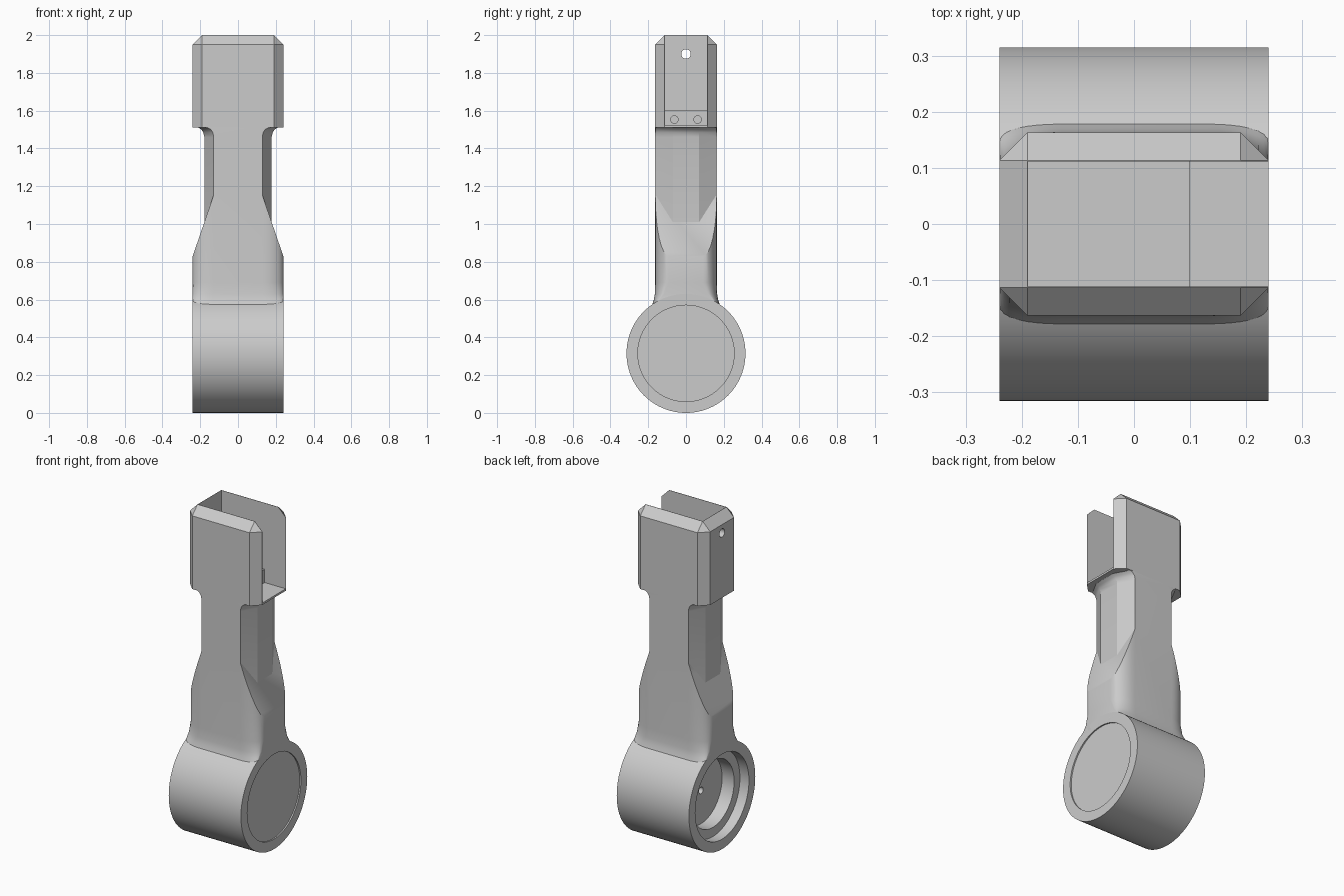
import bpy, bmesh
from math import sin, cos, pi, radians

if "Cube" in bpy.data.objects:
    bpy.data.objects.remove(bpy.data.objects["Cube"])

grey = bpy.data.materials.new("plain_grey")
grey.use_nodes = True
COLOUR = (0.6, 0.6, 0.6, 1)
grey.diffuse_color = COLOUR
grey.node_tree.nodes["Principled BSDF"].inputs["Base Color"].default_value = COLOUR


def finish(bm, name):
    bmesh.ops.recalc_face_normals(bm, faces=bm.faces)
    mesh = bpy.data.meshes.new(name)
    bm.to_mesh(mesh)
    bm.free()
    mesh.materials.append(grey)
    ob = bpy.data.objects.new(name, mesh)
    bpy.context.collection.objects.link(ob)
    return ob


def loft(name, rings):
    """Skin a stack of closed rings and cap both ends."""
    bm = bmesh.new()
    rows = [[bm.verts.new(p) for p in ring] for ring in rings]
    n = len(rows[0])
    for a, b in zip(rows, rows[1:]):
        for i in range(n):
            j = (i + 1) % n
            bm.faces.new((a[i], a[j], b[j], b[i]))
    bm.faces.new(rows[0])
    bm.faces.new(rows[-1])
    return finish(bm, name)


def box(name, x, y, z, chamfer=0):
    bm = bmesh.new()
    bmesh.ops.create_cube(bm, size=1)
    for v in bm.verts:
        for i, (lo, hi) in enumerate((x, y, z)):
            v.co[i] = lo if v.co[i] < 0 else hi
    if chamfer:
        bottom = z[0] + 0.001
        edges = [e for e in bm.edges if max(v.co.z for v in e.verts) > bottom]
        bmesh.ops.bevel(bm, geom=edges, offset=chamfer, segments=1, affect='EDGES')
    return finish(bm, name)


def rod(name, x, y, z, r):
    """Cylinder along x."""
    return loft(name, [[(px, y + r * cos(2 * pi * i / 24), z + r * sin(2 * pi * i / 24))
                        for i in range(24)] for px in x])


def combine(ob, tool, operation='DIFFERENCE'):
    mod = ob.modifiers.new("cut", 'BOOLEAN')
    mod.operation, mod.object, mod.solver = operation, tool, 'EXACT'
    bpy.context.view_layer.objects.active = ob
    bpy.ops.object.modifier_apply(modifier=mod.name)
    bpy.data.objects.remove(tool)


def mirrored(quarter, z):
    """Quarter outline from the y side to the x side, mirrored to a full ring."""
    back = quarter[::-1]
    return ([(x, y, z) for x, y in quarter] + [(x, -y, z) for x, y in back] +
            [(-x, -y, z) for x, y in quarter] + [(-x, y, z) for x, y in back])


# Bearing housing: lathed about x, shallow cap on one end, stepped bore on the other
AXIS = 0.315
profile = [(0.232, 0.255), (0.24, 0.255), (0.24, 0.315), (-0.24, 0.315),
           (-0.24, 0.255), (-0.18, 0.255), (-0.18, 0.2), (-0.1, 0.2),
           (-0.1, 0.02), (-0.02, 0.02)]
SIDES = 96
housing = loft("bearing_housing", [
    [(x, r * cos(2 * pi * i / SIDES), AXIS + r * sin(2 * pi * i / SIDES))
     for i in range(SIDES)] for x, r in profile])


# Neck: rounded column flaring into the housing, trimmed to a waisted outline
def column(z, depth, corner):
    arc = [(0.13 + 0.11 * sin(t * pi / 16), depth - (depth - corner) * (1 - cos(t * pi / 16)))
           for t in range(9)]
    return mirrored(arc, z)


neck = loft("neck", [column(0.575, 0.178, 0.16), column(0.6, 0.17, 0.14),
                     column(0.63, 0.165, 0.115), column(0.69, 0.163, 0.09),
                     column(1.51, 0.163, 0.09)])
side = [(0.3, 0.5), (0.3, 0.8), (0.24, 0.83), (0.13, 1.15)]
side += [(0.17 - 0.04 * cos(t * pi / 12), 1.47 + 0.04 * sin(t * pi / 12)) for t in range(7)]
outline = side + [(-x, z) for x, z in side[::-1]]
combine(neck, loft("waist", [[(x, y, z) for x, z in outline] for y in (-0.3, 0.3)]), 'INTERSECT')

# Core: chamfered column between the front and back faces of the waist
loft("neck_core", [mirrored([(0.128 + f, 0.162), (0.178 + f, 0.07)], z)
                   for z, f in ((0.9, 0), (1.46, 0), (1.485, 0.006), (1.5, 0.016), (1.512, 0.035))])

# Fork head: chamfered block with a pocket open to one side and the top
head = box("fork_head", (-0.24, 0.24), (-0.163, 0.163), (1.51, 2), 0.05)
combine(head, box("pocket", (-0.189, 0.4), (-0.111, 0.111), (1.522, 2.2)))
combine(head, rod("pin_hole", (-0.3, -0.15), 0, 1.9, 0.025))

# Stop block on the pocket floor with two screw holes
stop = box("stop_block", (-0.19, 0.1), (-0.111, 0.111), (1.515, 1.602))
for y in (-0.062, 0.062):
    combine(stop, rod("screw_hole", (0.02, 0.2), y, 1.553, 0.02))

# Smooth the curves, keep sharp edges
bpy.ops.object.select_all(action='DESELECT')
for ob in bpy.context.scene.objects:
    if ob.type == 'MESH':
        ob.select_set(True)
        bpy.context.view_layer.objects.active = ob
bpy.ops.object.shade_smooth_by_angle(angle=radians(25))
